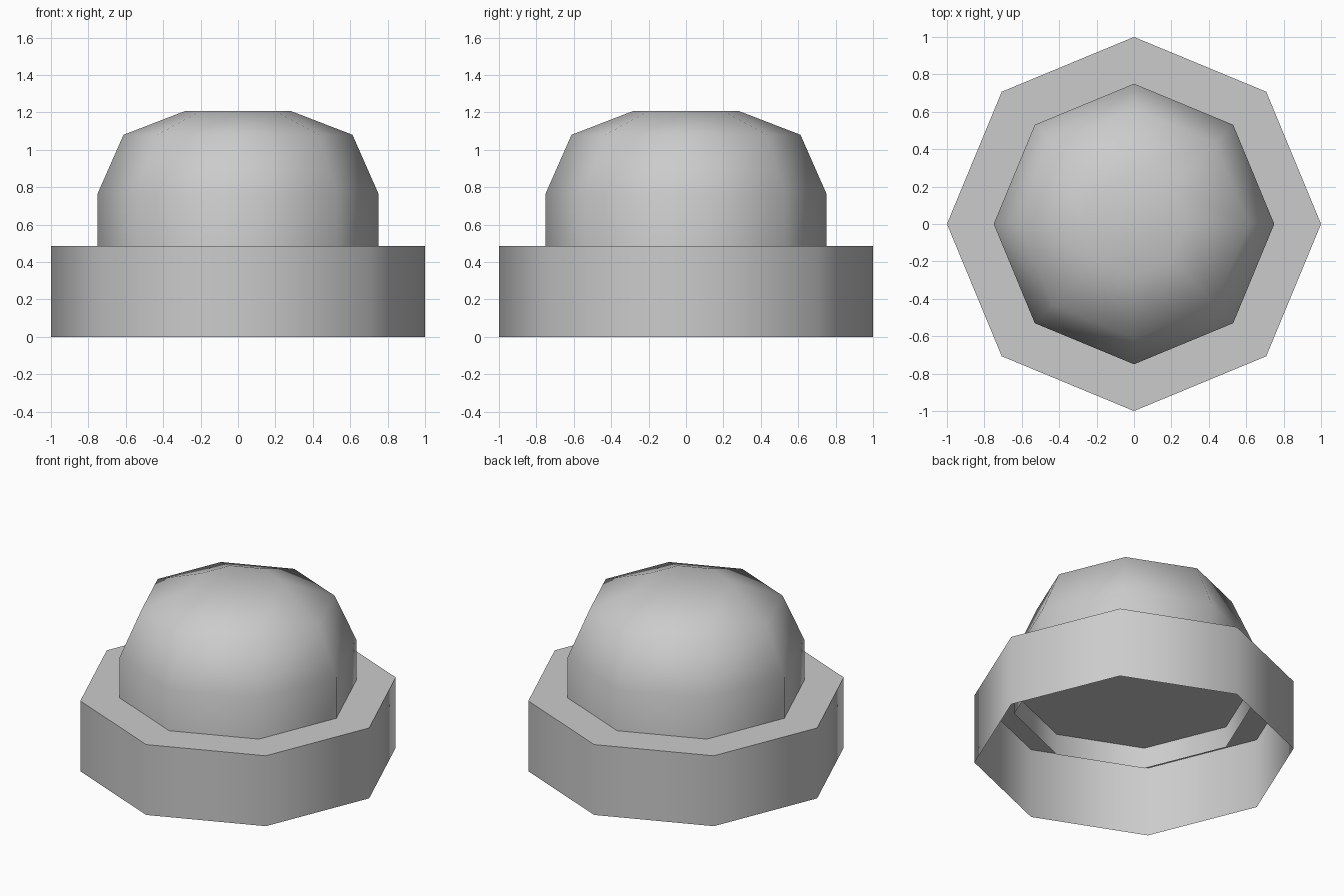
import bpy, bmesh
from math import cos, sin, pi

if "Cube" in bpy.data.objects:
    bpy.data.objects.remove(bpy.data.objects["Cube"])

SIDES = 8


def lathe(name, profile):
    """Octagonal revolve of (radius, z) points, bottom to top, closed by a flat cap."""
    bm = bmesh.new()
    rings = [[bm.verts.new((r * cos(2 * pi * i / SIDES), r * sin(2 * pi * i / SIDES), z))
              for i in range(SIDES)] for r, z in profile]
    for low, high in zip(rings, rings[1:]):
        for i in range(SIDES):
            j = (i + 1) % SIDES
            bm.faces.new((low[i], low[j], high[j], high[i]))
    bm.faces.new(rings[-1])
    mesh = bpy.data.meshes.new(name)
    bm.to_mesh(mesh)
    bm.free()
    obj = bpy.data.objects.new(name, mesh)
    bpy.context.collection.objects.link(obj)
    bpy.ops.object.select_all(action='DESELECT')
    obj.select_set(True)
    bpy.context.view_layer.objects.active = obj
    bpy.ops.object.shade_smooth_by_angle(angle=pi / 3)
    return obj


# Base: octagonal drum, capped on top and open underneath
lathe("base", [(1.0, 0.0), (1.0, 0.485)])

# Dome: rounded cap whose open skirt passes down through the base top
lathe("dome", [(0.75, 0.34), (0.75, 0.767), (0.612, 1.08), (0.28, 1.208)])
